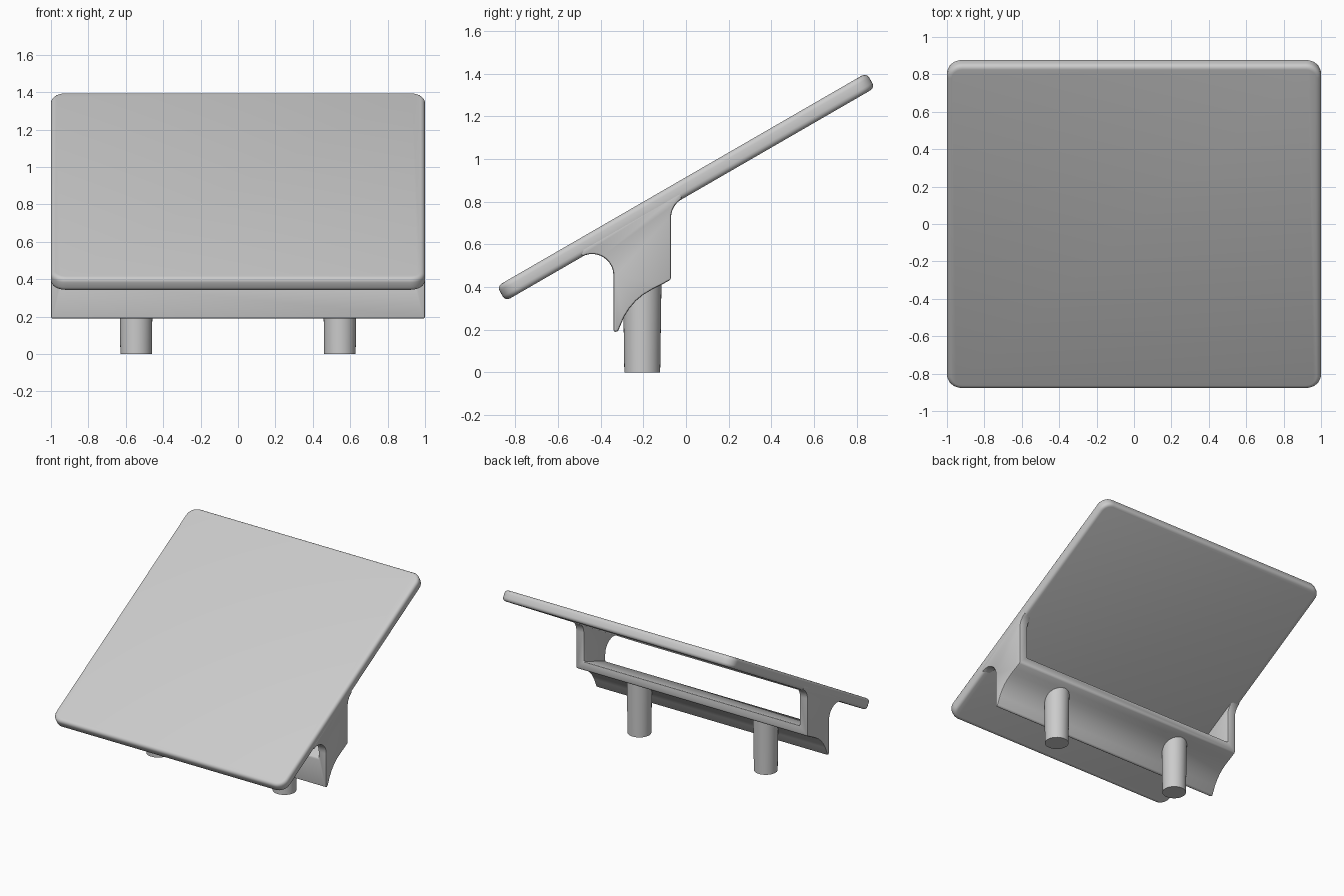
import bpy, bmesh, math
from mathutils import Matrix, Vector

cube = bpy.data.objects.get("Cube")
if cube:
    bpy.data.objects.remove(cube, do_unlink=True)

TILT = math.radians(30)
MID = 0.869          # height of the panel centre
THICK = 0.08

grey = bpy.data.materials.new("plain_grey")
grey.use_nodes = True
grey.diffuse_color = (0.6, 0.6, 0.6, 1)
grey.node_tree.nodes["Principled BSDF"].inputs["Base Color"].default_value = (0.6, 0.6, 0.6, 1)


def prism(name, points, axis):
    """Extrude a closed outline of 3D points along axis."""
    bm = bmesh.new()
    face = bm.faces.new([bm.verts.new(p) for p in points])
    new = bmesh.ops.extrude_face_region(bm, geom=[face])["geom"]
    bmesh.ops.translate(bm, vec=axis, verts=[v for v in new if isinstance(v, bmesh.types.BMVert)])
    bmesh.ops.recalc_face_normals(bm, faces=bm.faces)
    mesh = bpy.data.meshes.new(name)
    bm.to_mesh(mesh)
    bm.free()
    obj = bpy.data.objects.new(name, mesh)
    bpy.context.collection.objects.link(obj)
    mesh.materials.append(grey)
    return obj


def arc(cx, cy, r, start, end, n=10):
    angles = [math.radians(start + (end - start) * i / n) for i in range(n + 1)]
    return [(cx + r * math.cos(a), cy + r * math.sin(a)) for a in angles]


def select(obj):
    bpy.ops.object.select_all(action="DESELECT")
    obj.select_set(True)
    bpy.context.view_layer.objects.active = obj


def soften(obj, width, segments):
    """Round the sharp edges and smooth the curved faces."""
    select(obj)
    if width:
        mod = obj.modifiers.new("round", "BEVEL")
        mod.width, mod.segments = width, segments
        mod.limit_method, mod.angle_limit = "ANGLE", math.radians(40)
        mod.use_clamp_overlap = False
        bpy.ops.object.modifier_apply(modifier=mod.name)
    bpy.ops.object.shade_smooth_by_angle(angle=math.radians(35))


# Tilted panel with rounded corners
R = 0.08
outline = []
for k, (sx, sy) in enumerate([(1, 1), (-1, 1), (-1, -1), (1, -1)]):
    outline += arc(sx * (1 - R), sy * (1 - R), R, 90 * k, 90 * k + 90, 8)
panel = prism("panel", [(x, y, -THICK / 2) for x, y in outline], Vector((0, 0, THICK)))
soften(panel, 0.025, 4)
panel.data.transform(Matrix.Translation((0, 0, MID)) @ Matrix.Rotation(TILT, 4, "X"))

# Support: side profile with fillets into the panel and a hollow underside
hollow = [(-0.34, 0.19), (-0.32, 0.19), (-0.29, 0.26), (-0.265, 0.3), (-0.235, 0.335),
          (-0.2, 0.364), (-0.16, 0.388), (-0.12, 0.408), (-0.07, 0.435)]
front_fillet = arc(-0.44, 0.455, 0.1, 120, 0)
back_fillet = arc(0.03, 0.725, 0.1, 180, 120)
top = [(y, MID + y * math.tan(TILT)) for y in (back_fillet[-1][0], front_fillet[0][0])]
profile = front_fillet + hollow + back_fillet + top
support = prism("support", [(-1, y, z) for y, z in profile], Vector((2, 0, 0)))

# Window through the support, leaving two side walls and a lower bar
window = [(-0.7, 0.267), (0.2, 0.6), (0.2, 1.2), (-0.7, 1.2)]
cutter = prism("window_cutter", [(-0.93, y, z) for y, z in window], Vector((1.86, 0, 0)))
cutter.hide_render = True
select(support)
cut = support.modifiers.new("window", "BOOLEAN")
cut.operation, cut.solver, cut.object = "DIFFERENCE", "EXACT", cutter
bpy.ops.object.modifier_apply(modifier=cut.name)
bpy.data.objects.remove(cutter, do_unlink=True)
soften(support, 0.01, 2)

# Slightly tapered legs
for name, x in (("left_leg", 0.545), ("right_leg", -0.545)):
    bpy.ops.mesh.primitive_cone_add(vertices=40, radius1=0.084, radius2=0.09, depth=0.415,
                                    location=(x, -0.205, 0.2075))
    leg = bpy.context.object
    leg.name = name
    leg.data.materials.append(grey)
    soften(leg, 0, 0)
